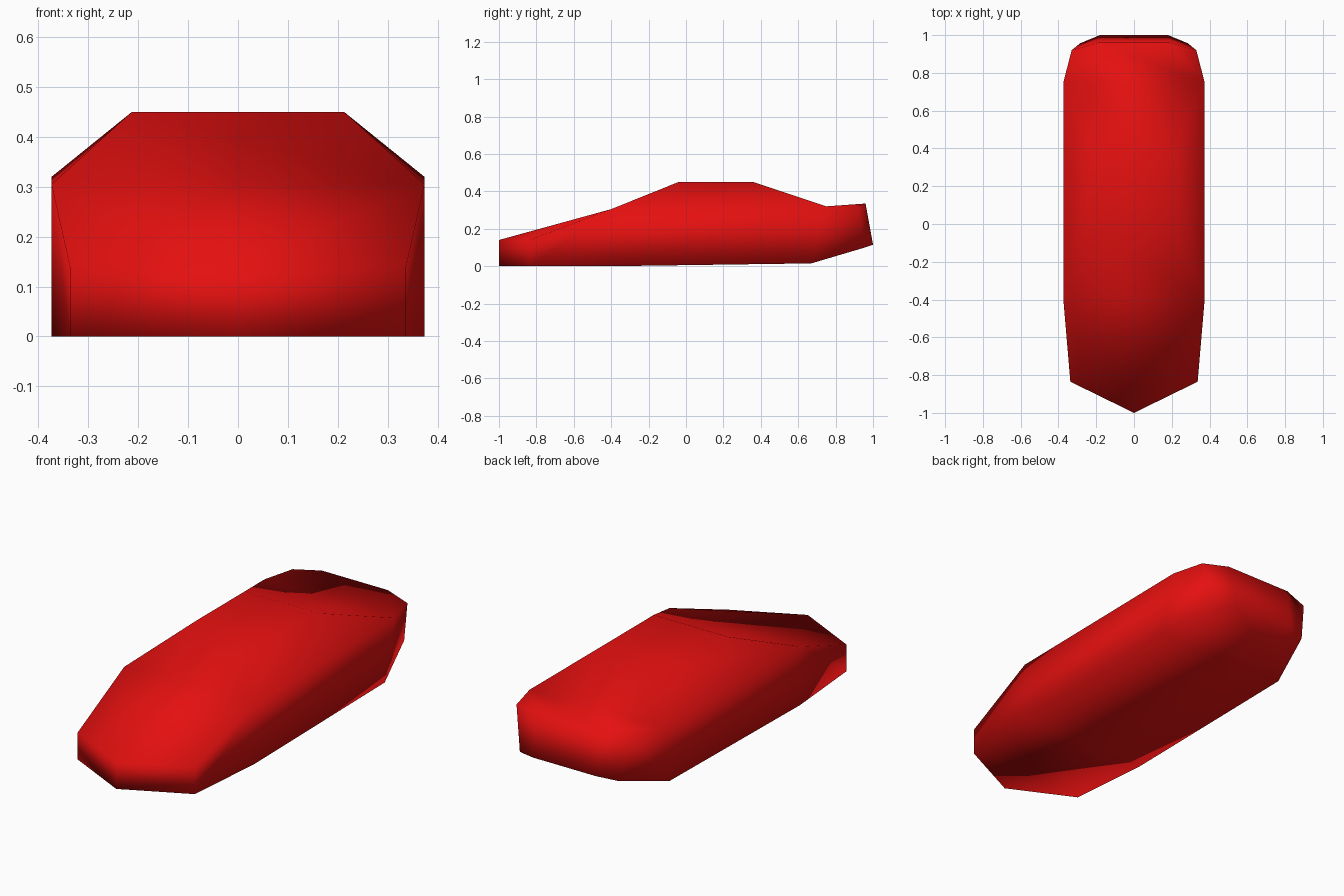
import bpy
import bmesh

cube = bpy.data.objects.get("Cube")
if cube:
    bpy.data.objects.remove(cube, do_unlink=True)

# Red paint
paint = bpy.data.materials.new("red_paint")
paint.use_nodes = True
red = (0.78, 0.005, 0.005, 1)
paint.diffuse_color = red
paint.node_tree.nodes["Principled BSDF"].inputs["Base Color"].default_value = red

# Corner points of one half of the body
points = {
    "nose_top": (0, -1, 0.14), "nose_low": (0, -1, 0),
    "corner_top": (0.337, -0.835, 0.14), "corner_low": (0.337, -0.835, 0),
    "cowl": (0.374, -0.4, 0.305), "sill_front": (0.374, -0.4, 0),
    "roof_front": (0.213, -0.04, 0.45), "roof_rear": (0.213, 0.36, 0.45),
    "shoulder": (0.374, 0.75, 0.32), "sill_rear": (0.374, 0.67, 0.015),
    "tail_side_top": (0.33, 0.92, 0.32), "tail_side_low": (0.285, 0.957, 0.1),
    "tail_top": (0.19, 0.96, 0.335), "tail_low": (0.18, 1, 0.115),
}

# Loop along the body: each step makes a panel spanning the full width
centre_loop = ["nose_top", "cowl", "roof_front", "roof_rear", "shoulder",
               "tail_top", "tail_low", "sill_rear", "sill_front",
               "corner_low", "nose_low"]

# Panels repeated on both sides
side_panels = [
    ("nose_top", "corner_top", "cowl"),                            # hood edge
    ("nose_low", "corner_low", "corner_top", "nose_top"),          # nose
    ("corner_low", "sill_front", "cowl", "corner_top"),            # front wing
    ("cowl", "shoulder", "roof_rear", "roof_front"),               # side window
    ("sill_front", "sill_rear", "shoulder", "cowl"),               # door
    ("sill_rear", "tail_side_low", "tail_side_top", "shoulder"),   # rear wing
    ("shoulder", "tail_side_top", "tail_top"),                     # deck edge
    ("tail_side_top", "tail_side_low", "tail_low", "tail_top"),    # tail corner
    ("sill_rear", "tail_low", "tail_side_low"),                    # underside edge
]

bm = bmesh.new()
left, right = {}, {}
for name, (x, y, z) in points.items():
    left[name] = bm.verts.new((x, y, z))
    right[name] = bm.verts.new((-x, y, z)) if x else left[name]


def add_face(verts):
    bm.faces.new(list(dict.fromkeys(verts)))


for a, b in zip(centre_loop, centre_loop[1:]):
    add_face([left[a], left[b], right[b], right[a]])
for panel in side_panels:
    for side in (left, right):
        add_face([side[n] for n in panel])

bmesh.ops.recalc_face_normals(bm, faces=bm.faces[:])
for face in bm.faces:
    face.smooth = True

mesh = bpy.data.meshes.new("car_body")
bm.to_mesh(mesh)
bm.free()
mesh.materials.append(paint)
body = bpy.data.objects.new("car_body", mesh)
bpy.context.collection.objects.link(body)
